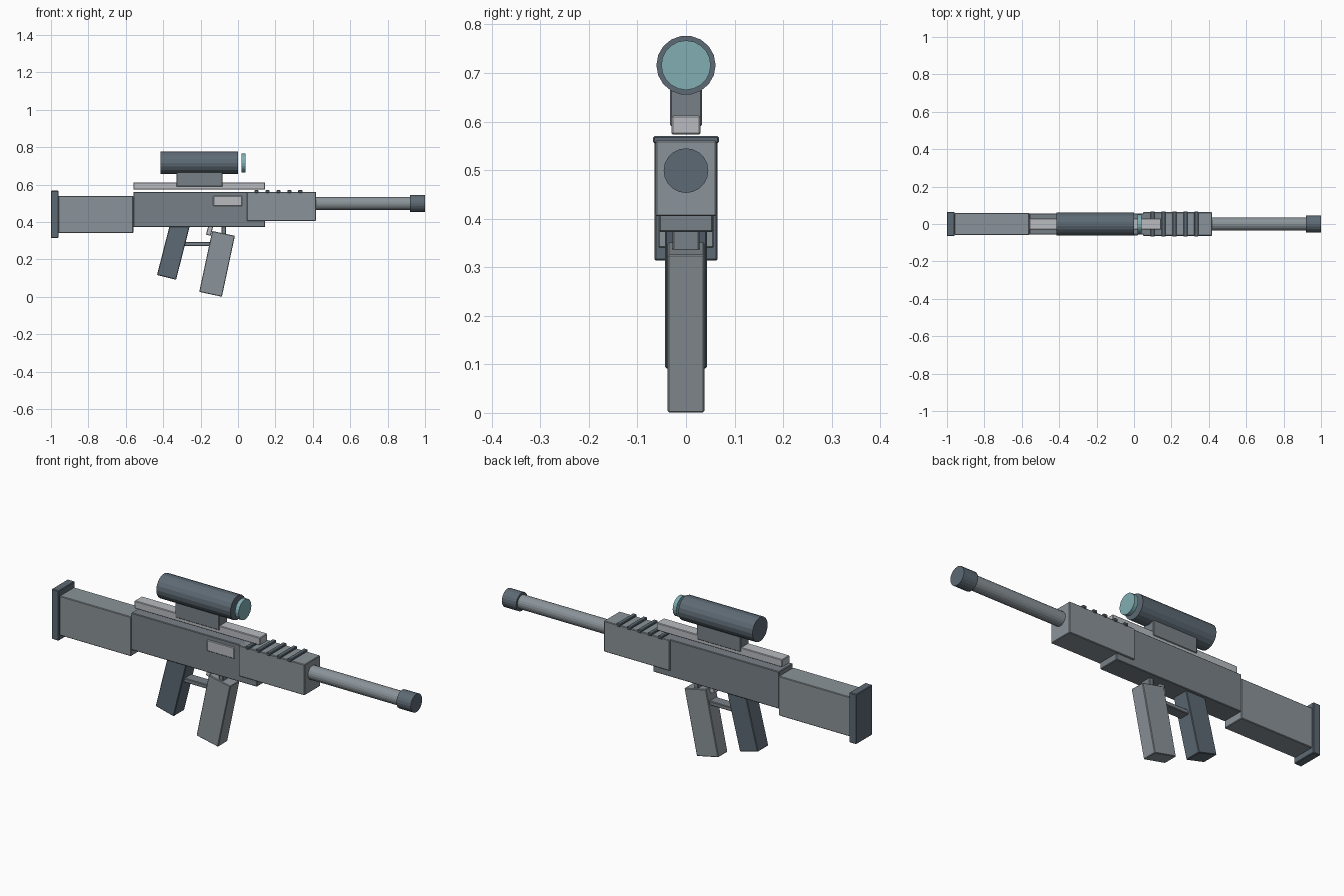
import bpy
import bmesh
from math import pi
from mathutils import Matrix, Vector

if "Cube" in bpy.data.objects:
    bpy.data.objects.remove(bpy.data.objects["Cube"])


def material(name, r, g, b):
    m = bpy.data.materials.new(name)
    m.diffuse_color = (r, g, b, 1)
    m.use_nodes = True
    m.node_tree.nodes["Principled BSDF"].inputs["Base Color"].default_value = m.diffuse_color
    return m


glass = material("glass", 0.22, 0.42, 0.45)
dark = material("dark_slate", 0.11, 0.144, 0.175)
slate = material("slate", 0.19, 0.22, 0.245)
steel = material("steel", 0.26, 0.295, 0.32)
pale = material("pale_steel", 0.48, 0.50, 0.53)


def finish(name, bm, matrix, mat, bevel=0):
    bm.transform(matrix)
    if bevel:
        bmesh.ops.bevel(bm, geom=bm.edges[:], offset=bevel, segments=1, affect='EDGES')
    me = bpy.data.meshes.new(name)
    bm.to_mesh(me)
    bm.free()
    me.materials.append(mat)
    ob = bpy.data.objects.new(name, me)
    bpy.context.collection.objects.link(ob)
    return ob


def tilted_box(name, mat, centre, size, angle):
    """Softly bevelled box leaning in the xz plane, top towards +x."""
    bm = bmesh.new()
    bmesh.ops.create_cube(bm, size=1)
    return finish(name, bm, Matrix.Translation(centre) @ Matrix.Rotation(angle, 4, 'Y')
                  @ Matrix.Diagonal((*size, 1)), mat, 0.003)


def box(name, mat, x, half_y, z):
    """Upright box, centred on y = 0, from x and z ranges."""
    centre = Vector(((x[0] + x[1]) / 2, 0, (z[0] + z[1]) / 2))
    return tilted_box(name, mat, centre, (x[1] - x[0], 2 * half_y, z[1] - z[0]), 0)


def tube(name, mat, x, z, radius, sides):
    """Cylinder along x."""
    bm = bmesh.new()
    bmesh.ops.create_cone(bm, cap_ends=True, segments=sides, radius1=radius,
                          radius2=radius, depth=x[1] - x[0])
    return finish(name, bm, Matrix.Translation(((x[0] + x[1]) / 2, 0, z))
                  @ Matrix.Rotation(pi / 2, 4, 'Y'), mat)


# Main body
box("butt_plate", dark, (-1.0, -0.96), 0.065, (0.314, 0.567))
box("stock", steel, (-0.96, -0.56), 0.058, (0.34, 0.54))
box("receiver", slate, (-0.56, 0.145), 0.056, (0.373, 0.561))
box("handguard", steel, (0.047, 0.417), 0.063, (0.405, 0.561))
tilted_box("ejection_port", pale, (-0.056, -0.05, 0.512), (0.153, 0.022, 0.056), 0)

# Handguard ribs
for i in range(5):
    x = 0.099 + 0.0585 * i
    box(f"rib_{i + 1}", dark, (x - 0.011, x + 0.011), 0.068, (0.555, 0.570))

# Barrel
tube("barrel", steel, (0.38, 0.93), 0.499, 0.035, 20)
tube("muzzle", dark, (0.92, 1.0), 0.499, 0.046, 20)

# Rail and sight
box("top_rail", pale, (-0.56, 0.145), 0.03, (0.573, 0.612))
box("scope_mount", slate, (-0.33, -0.082), 0.033, (0.590, 0.68))
tube("scope_body", dark, (-0.415, 0.0), 0.716, 0.061, 18)
tube("scope_lens", glass, (0.019, 0.039), 0.716, 0.051, 20)

# Grip, magazine and trigger group
tilted_box("pistol_grip", dark, (-0.345, 0, 0.249), (0.105, 0.086, 0.30), 0.25)
tilted_box("magazine", steel, (-0.112, 0, 0.176), (0.124, 0.076, 0.333), 0.21)
tilted_box("trigger", pale, (-0.148, 0, 0.370), (0.026, 0.03, 0.085), 0.25)
box("guard_bar", slate, (-0.30, -0.065), 0.028, (0.272, 0.293))
box("guard_post", slate, (-0.088, -0.065), 0.028, (0.272, 0.38))
